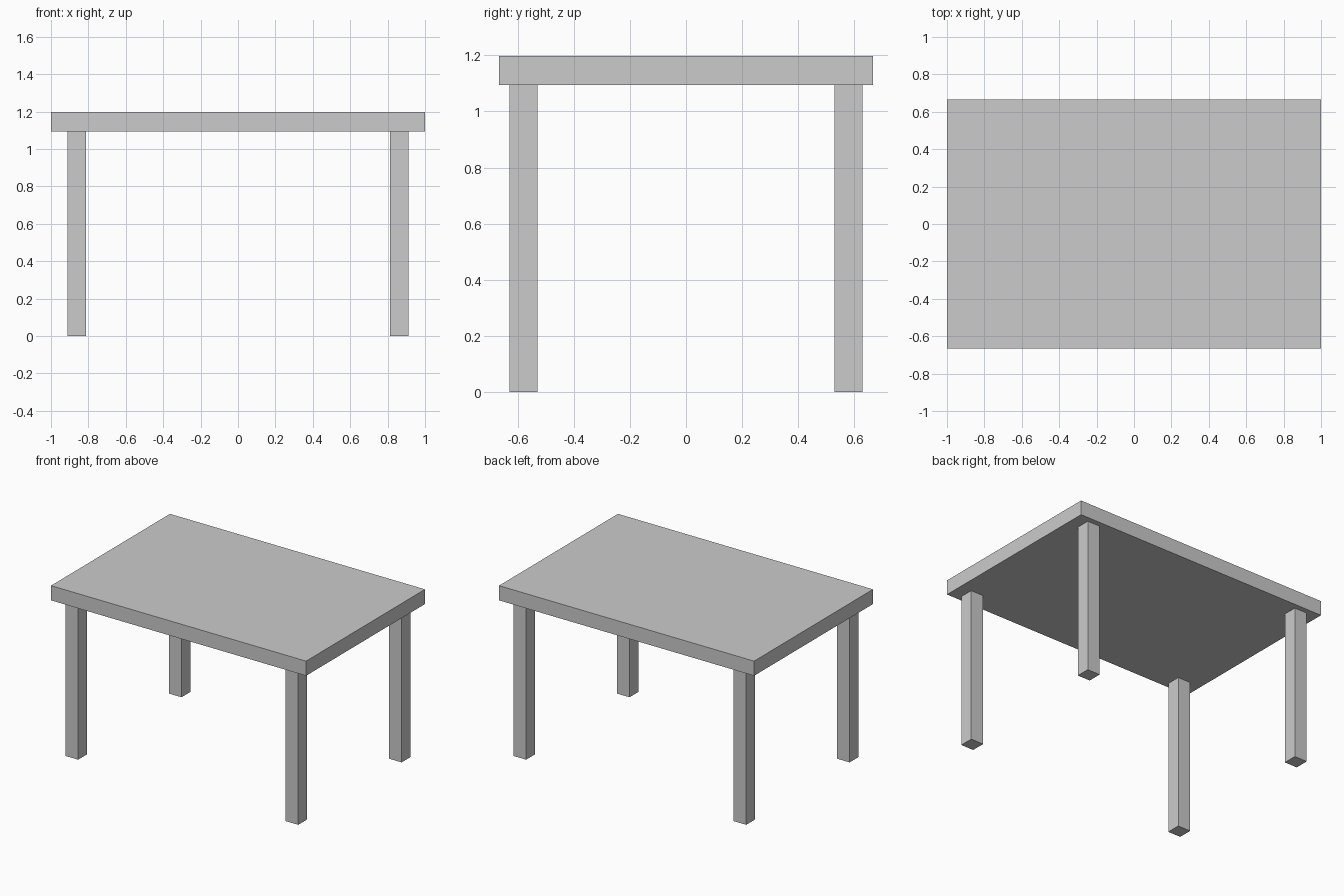
import bpy

if "Cube" in bpy.data.objects:
    bpy.data.objects.remove(bpy.data.objects["Cube"])


def box(name, x, y, z, size_x, size_y, size_z):
    """Add a box whose base sits at height z."""
    bpy.ops.mesh.primitive_cube_add(size=1, location=(x, y, z + size_z / 2))
    obj = bpy.context.object
    obj.name = name
    obj.scale = (size_x, size_y, size_z)
    bpy.ops.object.transform_apply(location=False, rotation=False, scale=True)
    return obj


TOP_Z = 1.198
TOP_THICKNESS = 0.104
LEG = 0.099
LEG_HEIGHT = TOP_Z - TOP_THICKNESS

# Table top
box("table_top", 0, 0, LEG_HEIGHT, 2.0, 1.332, TOP_THICKNESS)

# Four square legs
for y_name, sy in (("front", -1), ("back", 1)):
    for x_name, sx in (("left", -1), ("right", 1)):
        box(f"{y_name}_{x_name}_leg", sx * 0.863, sy * 0.579, 0, LEG, LEG, LEG_HEIGHT)
